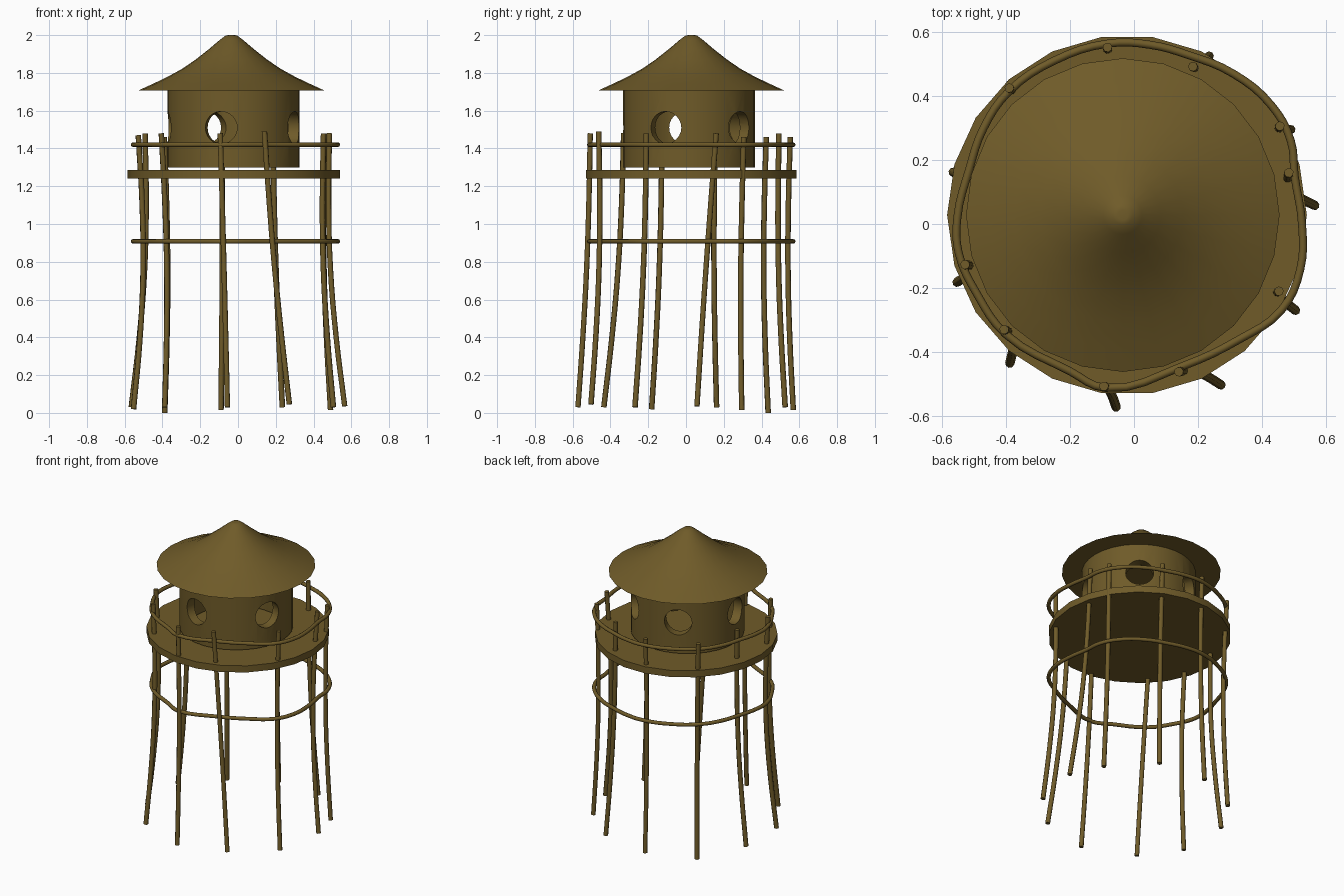
import bpy, bmesh, math
from mathutils import Vector, Matrix

if "Cube" in bpy.data.objects:
    bpy.data.objects.remove(bpy.data.objects["Cube"])

wood = bpy.data.materials.new("olive_brown_wood")
wood.diffuse_color = (0.16, 0.105, 0.022, 1)
wood.use_nodes = True
wood.node_tree.nodes["Principled BSDF"].inputs["Base Color"].default_value = wood.diffuse_color


def finish(obj, angle=35):
    obj.data.materials.clear()
    obj.data.materials.append(wood)
    bpy.ops.object.select_all(action='DESELECT')
    obj.select_set(True)
    bpy.context.view_layer.objects.active = obj
    bpy.ops.object.shade_smooth_by_angle(angle=math.radians(angle))


def lathe(name, profile, centre, sides, closed=False):
    """Revolve (radius, z) points; open profiles get flat caps at both ends."""
    bm = bmesh.new()
    rings = []
    for r, z in profile:
        rings.append([bm.verts.new((centre[0] + r * math.cos(2 * math.pi * i / sides),
                                    centre[1] + r * math.sin(2 * math.pi * i / sides), z))
                      for i in range(sides)])
    pairs = list(zip(rings, rings[1:]))
    if closed:
        pairs.append((rings[-1], rings[0]))
    else:
        bm.faces.new(rings[0])
        bm.faces.new(rings[-1])
    for a, b in pairs:
        for i in range(sides):
            j = (i + 1) % sides
            bm.faces.new((a[i], a[j], b[j], b[i]))
    bmesh.ops.recalc_face_normals(bm, faces=bm.faces)
    me = bpy.data.meshes.new(name)
    bm.to_mesh(me)
    bm.free()
    obj = bpy.data.objects.new(name, me)
    bpy.context.collection.objects.link(obj)
    return obj


def tube(name, points, radius, cyclic=False):
    """Round pole swept along a smooth path."""
    cu = bpy.data.curves.new(name, 'CURVE')
    cu.dimensions = '3D'
    cu.bevel_depth = radius
    cu.bevel_resolution = 2
    cu.use_fill_caps = True
    cu.resolution_u = 4
    sp = cu.splines.new('BEZIER')
    sp.bezier_points.add(len(points) - 1)
    for bp, p in zip(sp.bezier_points, points):
        bp.co = p
        bp.handle_left_type = bp.handle_right_type = 'AUTO'
    sp.use_cyclic_u = cyclic
    obj = bpy.data.objects.new(name, cu)
    bpy.context.collection.objects.link(obj)
    bpy.ops.object.select_all(action='DESELECT')
    obj.select_set(True)
    bpy.context.view_layer.objects.active = obj
    bpy.ops.object.convert(target='MESH')
    finish(bpy.context.view_layer.objects.active, 50)


# Roof: concave cone with a small flat tip
finish(lathe("roof", [(0.49, 1.708), (0.42, 1.74), (0.34, 1.778), (0.26, 1.822), (0.19, 1.87),
                      (0.12, 1.925), (0.06, 1.976), (0.03, 1.998), (0.016, 2.0)],
             (-0.035, 0.028), 24))

# Platform disc
finish(lathe("platform", [(0.562, 1.241), (0.562, 1.286)], (-0.022, 0.028), 22))

# Cabin: hollow round wall with five porthole openings
cabin_c = (-0.024, 0.016)
cabin = lathe("cabin_wall", [(0.35, 1.30), (0.35, 1.715), (0.29, 1.715), (0.29, 1.30)],
              cabin_c, 32, closed=True)
bm = bmesh.new()
for deg in (-101, -21, 51, 115, 184):
    a = math.radians(deg)
    axis = Vector((math.cos(a), math.sin(a), 0))
    place = Vector((*cabin_c, 1.51)) + axis * 0.32
    bmesh.ops.create_cone(bm, cap_ends=True, segments=24, radius1=0.086, radius2=0.086, depth=0.2,
                          matrix=Matrix.Translation(place) @ axis.to_track_quat('Z', 'Y').to_matrix().to_4x4())
me = bpy.data.meshes.new("porthole_cutter")
bm.to_mesh(me)
bm.free()
cutter = bpy.data.objects.new("porthole_cutter", me)
bpy.context.collection.objects.link(cutter)
cutter.hide_render = True
mod = cabin.modifiers.new("portholes", 'BOOLEAN')
mod.operation = 'DIFFERENCE'
mod.solver = 'EXACT'
mod.object = cutter
bpy.context.view_layer.objects.active = cabin
bpy.ops.object.modifier_apply(modifier=mod.name)
bpy.data.objects.remove(cutter)
finish(cabin)

# Crooked posts: foot x, y, z; top x, y, z; inward bow
posts = [
    (0.235, 0.525, 0.03, 0.184, 0.492, 1.48, 0.02),
    (0.490, 0.295, 0.015, 0.456, 0.306, 1.46, 0.02),
    (0.565, 0.058, 0.035, 0.484, 0.160, 1.48, 0.035),
    (0.505, -0.270, 0.03, 0.453, -0.210, 1.48, 0.03),
    (0.272, -0.503, 0.045, 0.140, -0.462, 1.49, 0.025),
    (-0.056, -0.572, 0.03, -0.094, -0.507, 1.48, 0.013),
    (-0.388, -0.435, 0.03, -0.406, -0.330, 1.48, 0.03),
    (-0.553, -0.182, 0.02, -0.528, -0.127, 1.47, 0.04),
    (-0.565, 0.162, 0.03, -0.492, 0.154, 1.48, 0.035),
    (-0.388, 0.435, 0.0, -0.390, 0.425, 1.46, 0.025),
    (-0.090, 0.568, 0.015, -0.083, 0.552, 1.46, 0.02),
]
for n, (x0, y0, z0, x1, y1, z1, bow) in enumerate(posts):
    foot, top = Vector((x0, y0, z0)), Vector((x1, y1, z1))
    inward = -Vector((x0, y0, 0)).normalized()
    path = [foot.lerp(top, t) + inward * bow * math.sin(math.pi * t)
            for t in (0, 0.25, 0.5, 0.75, 1)]
    tube(f"post_{n + 1}", path, 0.0148)

# Bent hoops: handrail above the platform, brace below it
hoop = [(-0.08, 0.564), (0.05, 0.56), (0.17, 0.528), (0.31, 0.47), (0.43, 0.37), (0.49, 0.26),
        (0.502, 0.15), (0.525, 0.0), (0.52, -0.14), (0.46, -0.27), (0.33, -0.36), (0.15, -0.445),
        (-0.09, -0.512), (-0.2, -0.46), (-0.40, -0.345), (-0.49, -0.22), (-0.548, -0.09),
        (-0.552, 0.02), (-0.515, 0.17), (-0.47, 0.3), (-0.39, 0.415), (-0.25, 0.51)]
for name, z in (("handrail_hoop", 1.42), ("brace_hoop", 0.908)):
    tube(name, [(x, y, z) for x, y in hoop], 0.0125, True)
